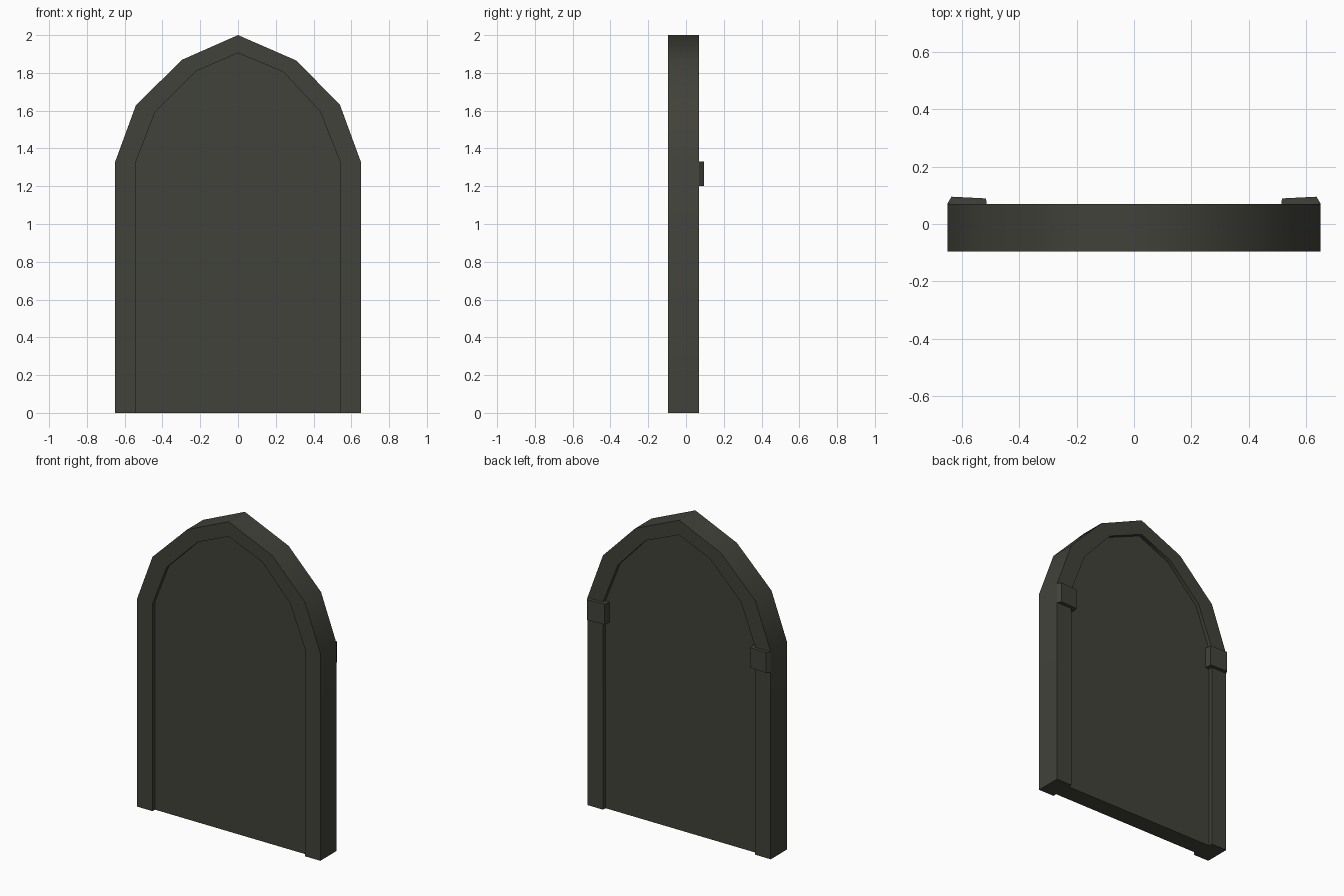
import bpy, bmesh, math

if "Cube" in bpy.data.objects:
    bpy.data.objects.remove(bpy.data.objects["Cube"])

# One flat colour for everything
mat = bpy.data.materials.new("dark_olive_grey")
mat.diffuse_color = (0.054, 0.054, 0.043, 1)
mat.use_nodes = True
mat.node_tree.nodes["Principled BSDF"].inputs["Base Color"].default_value = mat.diffuse_color


def prism(name, polys, a, b, axis):
    """Extrude a strip of 2D polygons along y or z into a closed solid."""
    bm = bmesh.new()
    for poly in polys:
        bm.faces.new([bm.verts.new((u, a, v) if axis == "y" else (u, v, a)) for u, v in poly])
    bmesh.ops.remove_doubles(bm, verts=bm.verts, dist=1e-5)
    new = bmesh.ops.extrude_face_region(bm, geom=bm.faces[:], use_keep_orig=True)["geom"]
    shift = (0, b - a, 0) if axis == "y" else (0, 0, b - a)
    bmesh.ops.translate(bm, vec=shift, verts=[g for g in new if isinstance(g, bmesh.types.BMVert)])
    bmesh.ops.recalc_face_normals(bm, faces=bm.faces)
    me = bpy.data.meshes.new(name)
    bm.to_mesh(me)
    bm.free()
    me.materials.append(mat)
    ob = bpy.data.objects.new(name, me)
    bpy.context.collection.objects.link(ob)
    return ob


# Arch outlines, foot to foot
outer = [(-.65, 0), (-.65, 1.33), (-.54, 1.63), (-.295, 1.87), (0, 2),
         (.31, 1.865), (.54, 1.63), (.65, 1.33), (.65, 0)]
inner = [(-.54, 0), (-.54, 1.33), (-.44, 1.59), (-.22, 1.81), (0, 1.905),
         (.24, 1.805), (.435, 1.595), (.54, 1.33), (.54, 0)]

# Frame with soft shading around the arch
strip = [(outer[i], outer[i + 1], inner[i + 1], inner[i]) for i in range(len(outer) - 1)]
frame = prism("arch_frame", strip, -.095, .07, "y")
bpy.context.view_layer.objects.active = frame
frame.select_set(True)
bpy.ops.object.shade_smooth_by_angle(angle=math.radians(60))

# Recessed door panel
prism("door_panel", [inner], -.07, .045, "y")

# Hinge blocks on the back
for side, s in (("left", -1), ("right", 1)):
    block = [(.65 * s, .07), (.635 * s, .095), (.515 * s, .089), (.51 * s, .045), (.54 * s, .045), (.54 * s, .07)]
    prism("hinge_block_" + side, [block], 1.2, 1.33, "z")
